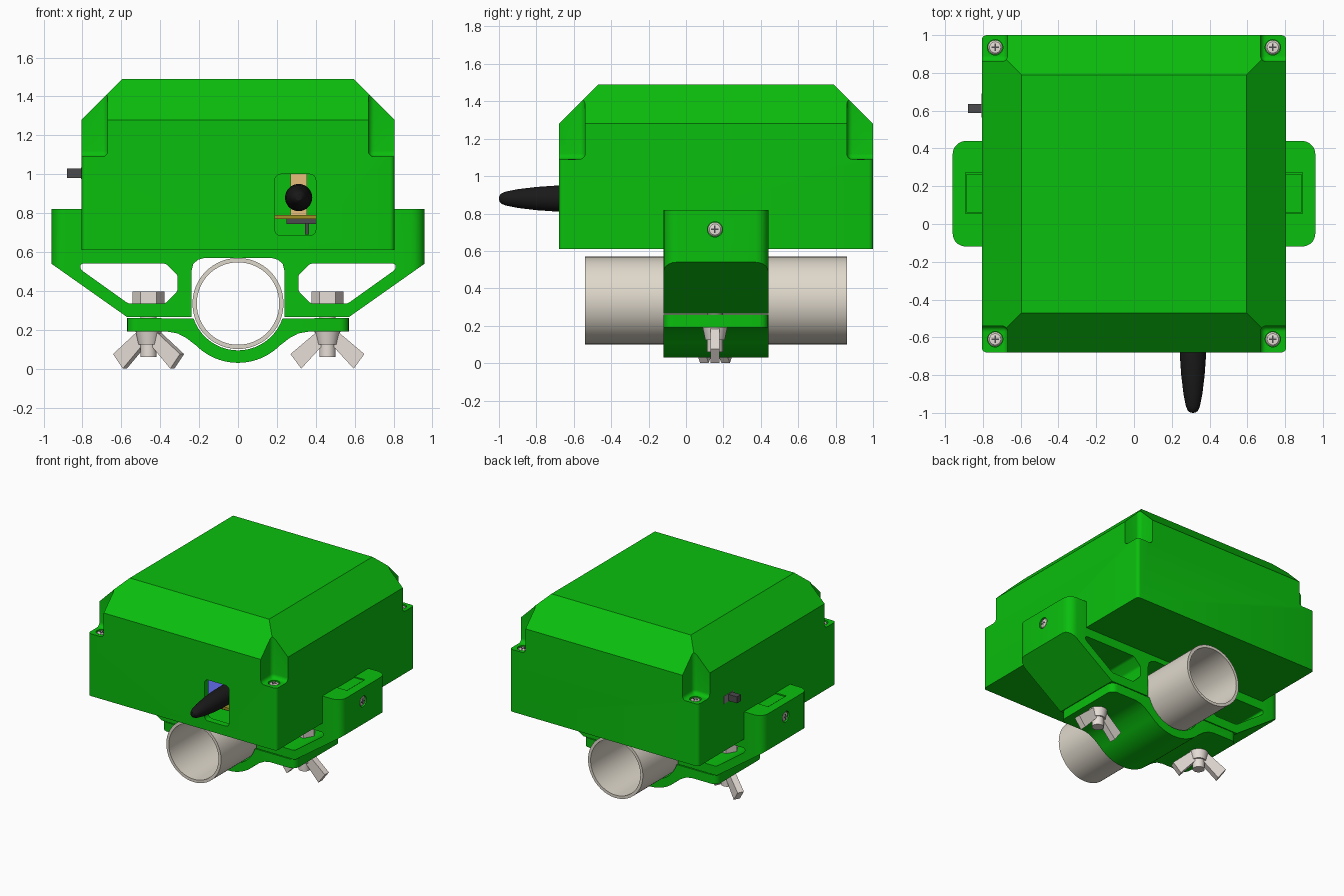
import bpy, bmesh
from math import pi, sin, cos, radians
from mathutils import Matrix

if "Cube" in bpy.data.objects:
    bpy.data.objects.remove(bpy.data.objects["Cube"])


def material(name, rgb):
    m = bpy.data.materials.new(name)
    m.diffuse_color = (*rgb, 1)
    m.use_nodes = True
    m.node_tree.nodes["Principled BSDF"].inputs["Base Color"].default_value = m.diffuse_color
    return m


GREEN = material("green_plastic", (0.003, 0.52, 0.004))
PIPE = material("pipe_metal", (0.74, 0.69, 0.60))
STEEL = material("steel", (0.80, 0.73, 0.68))
BLACK = material("black_rubber", (0.01, 0.01, 0.01))
DARK = material("dark_grey", (0.07, 0.07, 0.075))
GREY = material("switch_grey", (0.25, 0.25, 0.25))
BRASS = material("brass", (0.80, 0.52, 0.2))
OLIVE = material("board_edge", (0.35, 0.28, 0.02))
BLUE = material("board_blue", (0.12, 0.15, 0.85))
YC = 0.16            # centre of the bracket along y
PIPE_Z = 0.335


def finish(name, bm, mat, matrix=None):
    if matrix:
        bm.transform(matrix)
    bmesh.ops.recalc_face_normals(bm, faces=bm.faces)
    me = bpy.data.meshes.new(name)
    bm.to_mesh(me)
    bm.free()
    ob = bpy.data.objects.new(name, me)
    bpy.context.collection.objects.link(ob)
    if mat:
        me.materials.append(mat)
    return ob


def bevel_edges(bm, test, r, seg=5):
    edges = [e for e in bm.edges if test(*(v.co for v in e.verts))]
    bmesh.ops.bevel(bm, geom=edges, offset=r, segments=seg, profile=0.5, affect='EDGES')


def box(name, lo, hi, mat=None, r=0, axis=None, matrix=None):
    """Box between two corners; rounds edges along one axis, or all edges."""
    bm = bmesh.new()
    bmesh.ops.create_cube(bm, size=1)
    for v in bm.verts:
        v.co = [(a + b) / 2 + c * (b - a) for a, b, c in zip(lo, hi, v.co)]
    if r:
        bevel_edges(bm, lambda a, b: axis is None or abs(a[axis] - b[axis]) > 1e-5, r)
    return finish(name, bm, mat, matrix)


def prism(name, pts, y0, y1, mat=None, rounding=None, r=0, matrix=None):
    """Extrude an x,z outline along y."""
    bm = bmesh.new()
    f = bm.faces.new([bm.verts.new((x, y0, z)) for x, z in pts])
    g = bmesh.ops.extrude_face_region(bm, geom=[f])["geom"]
    bmesh.ops.translate(bm, vec=(0, y1 - y0, 0), verts=[v for v in g if isinstance(v, bmesh.types.BMVert)])
    if rounding:
        bevel_edges(bm, rounding, r)
    return finish(name, bm, mat, matrix)


def revolve(name, prof, mat, matrix, n=40, closed=False):
    """Spin an (r, z) profile around z, then place it."""
    bm = bmesh.new()
    vs = [bm.verts.new((r, 0, z)) for r, z in prof]
    es = [bm.edges.new(p) for p in zip(vs, vs[1:])]
    if closed:
        es.append(bm.edges.new((vs[-1], vs[0])))
    bmesh.ops.spin(bm, geom=vs + es, axis=(0, 0, 1), cent=(0, 0, 0), angle=2 * pi, steps=n, use_duplicate=False)
    bmesh.ops.remove_doubles(bm, verts=bm.verts, dist=1e-5)
    return finish(name, bm, mat, matrix)


def cut(ob, cutters):
    for c in cutters:
        c.hide_render = True
        m = ob.modifiers.new("cut", 'BOOLEAN')
        m.operation, m.solver, m.object = 'DIFFERENCE', 'EXACT', c
        bpy.context.view_layer.objects.active = ob
        bpy.ops.object.modifier_apply(modifier=m.name)
        bpy.data.objects.remove(c)


def counterbore(matrix):
    return revolve("screw_cutter", [(0, -0.02), (0.041, -0.02), (0.041, 0.1), (0, 0.1)], None, matrix, 28)


def mirrored(pts):
    return pts + [(-x, z) for x, z in reversed(pts)]


def along_y(e, f):
    return abs(e.y - f.y) > 0.1


def upright(e, f):
    return abs(e.z - f.z) > 0.1 and abs(e.x - f.x) < 1e-5


T = Matrix.Translation
LIE = Matrix.Rotation(-pi / 2, 4, 'X')        # z axis -> +y
LID_SCREWS = [T((s * 0.735, y, 1.09)) for s in (-1, 1) for y in (-0.61, 0.935)]
EAR_SCREWS = [T((s * 0.96, YC - 0.005, 0.715)) @ Matrix.Rotation(s * pi / 2, 4, 'Y') for s in (-1, 1)]

# housing: straight walls with a chamfered lid
bm = bmesh.new()
rings = []
for x, y0, y1, z in ((0.805, -0.68, 1, 0.61), (0.805, -0.68, 1, 1.28), (0.595, -0.47, 0.79, 1.49)):
    rings.append([bm.verts.new(p) for p in ((-x, y0, z), (x, y0, z), (x, y1, z), (-x, y1, z))])
bm.faces.new(rings[0])
bm.faces.new(rings[2])
for a, b in zip(rings, rings[1:]):
    for i in range(4):
        j = (i + 1) % 4
        bm.faces.new((a[i], a[j], b[j], b[i]))
bevel_edges(bm, upright, 0.025)
housing = finish("housing", bm, GREEN)

# cavity leaves solid posts under the corner screws
cavity_outline = [(0.61, -0.63), (0.61, -0.48), (0.75, -0.48), (0.75, 0.80), (0.61, 0.80), (0.61, 0.95)]
cavity = prism("cavity_cutter", mirrored(cavity_outline), -1.25, -0.65,
               matrix=Matrix(((1, 0, 0, 0), (0, 0, 1, 0), (0, -1, 0, 0), (0, 0, 0, 1))))
cutters = [cavity, box("window_cutter", (0.19, -0.9, 0.685), (0.40, -0.55, 1.0), r=0.03, axis=1)]
for s in (-1, 1):
    for y0, y1 in ((-0.85, -0.54), (0.86, 1.2)):
        x0, x1 = sorted((s * 0.67, s * 0.95))
        cutters.append(box("corner_cutter", (x0, y0, 1.09), (x1, y1, 1.7), r=0.03))
cut(housing, cutters + [counterbore(m) for m in LID_SCREWS])

# bracket: side ears, sloping struts and the upper half of the pipe seat
outline = [(0.17, 0.57), (0.205, 0.56), (0.23, 0.54), (0.24, 0.50), (0.24, 0.265), (0.57, 0.265),
           (0.96, 0.54), (0.96, 0.82), (0.803, 0.82), (0.803, 0.609)]
bracket = prism("bracket", mirrored(outline), YC - 0.28, YC + 0.28, GREEN,
                lambda a, b: upright(a, b) and abs(a.x) > 0.9, 0.07)
opening = [(0.31, 0.40), (0.375, 0.335), (0.565, 0.335), (0.81, 0.51), (0.81, 0.54), (0.37, 0.54), (0.31, 0.48)]
cutters = []
for s in (-1, 1):
    cutters.append(prism("opening_cutter", [(s * x, z) for x, z in opening], -0.5, 0.8,
                         None, along_y, 0.012))
    x0, x1 = sorted((s * 0.78, s * 0.893))
    cutters.append(box("slot_cutter", (x0, 0.055, 0.64), (x1, 0.272, 0.9)))
cut(bracket, cutters + [counterbore(m) for m in EAR_SCREWS])

# lower clamp strap
N = 20
strap = [(0.57, 0.26)]
for i in range(N + 1):
    a = radians(71.5 * (1 - 2 * i / N))
    strap.append((0.241 * sin(a), PIPE_Z - 0.241 * cos(a)))
strap += [(-0.57, 0.26), (-0.57, 0.19), (-0.36, 0.19), (-0.31, 0.181), (-0.265, 0.157)]
for i in range(N + 1):
    a = radians(-45 + 90 * i / N)
    strap.append((0.305 * sin(a), PIPE_Z - 0.305 * cos(a)))
strap += [(0.265, 0.157), (0.31, 0.181), (0.36, 0.19), (0.57, 0.19)]
prism("clamp_strap", strap, YC - 0.28, YC + 0.28, GREEN,
      lambda a, b: abs(a.x) > 0.56 and abs(b.x) > 0.56 and abs(a.z - b.z) > 0.05, 0.05)

# pipe
revolve("pipe", [(0.234, -0.54), (0.234, 0.86), (0.212, 0.86), (0.212, -0.54)], PIPE,
        T((0, 0, PIPE_Z)) @ LIE, 64, True)

# bolts with wing nuts
wing = [(0, 0.125), (0.02, 0.125), (0.135, 0.0), (0.19, 0.075), (0.06, 0.185), (0, 0.185)]
for s, turn in ((-1, -25), (1, 0)):
    place = T((s * 0.46, YC - 0.005, 0))
    revolve("bolt_head", [(0, 0.335), (0.082, 0.335), (0.082, 0.398), (0, 0.398)], STEEL, place, 6)
    revolve("bolt_shank", [(0, 0.06), (0.042, 0.06), (0.042, 0.34), (0, 0.34)], STEEL, place, 24)
    revolve("wing_nut_hub", [(0, 0.125), (0.052, 0.125), (0.066, 0.19), (0, 0.19)], STEEL, place, 32)
    for flip in (0, 180):
        prism("wing_nut_wing", wing, -0.025, 0.025, STEEL, None, 0,
              place @ Matrix.Rotation(radians(turn + flip), 4, 'Z'))


def screw(name, matrix):
    m = matrix @ T((0, 0, -0.014))
    revolve(name, [(0, -0.006), (0.038, -0.006), (0.038, 0.002), (0.03, 0.01), (0, 0.014)], STEEL, m, 28)
    for a, b in ((0.02, 0.004), (0.004, 0.02)):
        box(name + "_recess", (-a, -b, 0), (a, b, 0.0145), DARK, matrix=m)


# countersunk screws, and the tabs that lock into the ears
for m in LID_SCREWS:
    screw("lid_screw", m)
for m in EAR_SCREWS:
    screw("ear_screw", m)
for s in (-1, 1):
    x0, x1 = sorted((s * 0.80, s * 0.886))
    box("housing_tab", (x0, 0.062, 0.65), (x1, 0.265, 0.815), GREEN)

# slide switch on the left wall
box("switch_plate", (-0.8065, 0.565, 0.975), (-0.79, 0.69, 1.035), GREY)
box("switch_knob", (-0.88, 0.587, 0.98), (-0.79, 0.635, 1.03), DARK)

# antenna and the electronics behind the window
revolve("antenna", [(0, -1), (0.015, -0.998), (0.027, -0.988), (0.037, -0.965), (0.05, -0.90), (0.062, -0.80),
                    (0.069, -0.70), (0.07, -0.58), (0, -0.58)], BLACK, T((0.312, 0, 0.88)) @ LIE, 36)
revolve("antenna_connector", [(0, -0.58), (0.04, -0.58), (0.04, -0.4), (0, -0.4)], BRASS, T((0.312, 0, 0.88)) @ LIE)
box("connector_block", (0.27, -0.5, 0.79), (0.355, -0.4, 1.05), BRASS)
box("circuit_board", (-0.5, -0.61, 0.77), (0.55, 0.3, 0.79), OLIVE)
box("board_module", (-0.45, -0.59, 0.79), (0.18, 0.25, 0.797), BLUE)
box("board_chip", (0.25, -0.57, 0.745), (0.45, -0.4, 0.77), DARK)
box("board_pin", (0.345, -0.58, 0.69), (0.365, -0.56, 0.75), DARK)

# smooth curved faces, keep hard edges
for ob in bpy.data.objects:
    ob.select_set(True)
    bpy.context.view_layer.objects.active = ob
bpy.ops.object.shade_smooth_by_angle(angle=radians(30))
